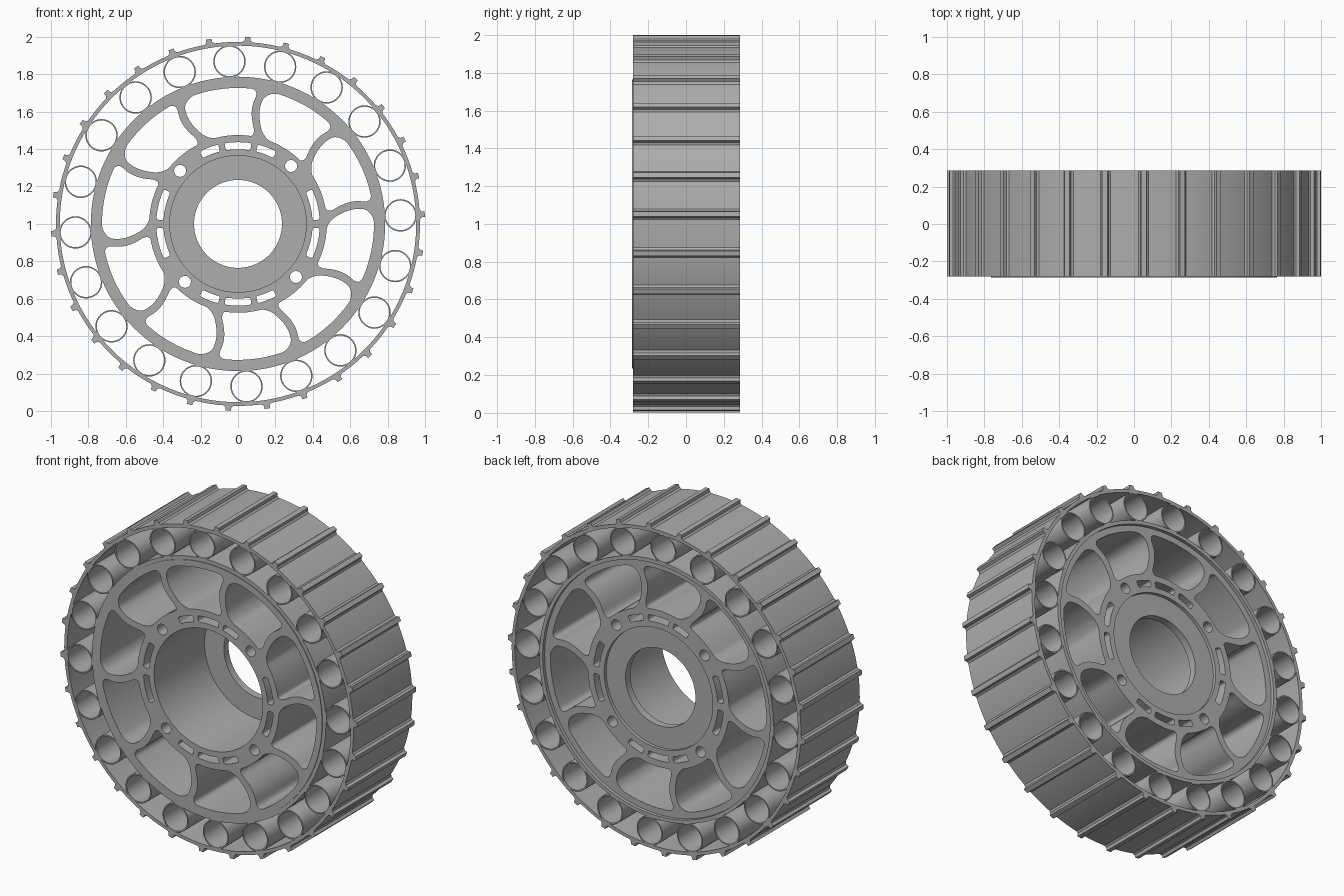
import bpy, bmesh
from math import sin, cos, radians, degrees, pi, tau

cube = bpy.data.objects.get("Cube")
if cube:
    bpy.data.objects.remove(cube)

grey = bpy.data.materials.new("plain_grey")
grey.use_nodes = True
tone = (0.42, 0.42, 0.42, 1)
grey.diffuse_color = tone
grey.node_tree.nodes["Principled BSDF"].inputs["Base Color"].default_value = tone


def polar(r, deg):
    return r * cos(radians(deg)), r * sin(radians(deg))


def circle(r, n=128, centre=(0, 0)):
    return [(centre[0] + r * cos(tau * i / n), centre[1] + r * sin(tau * i / n)) for i in range(n)]


def rounded_square(cu, cv, steps=8):
    """Unit square outline (-1..1) with rounded corners and subdivided sides."""
    corners = []
    for k, (sx, sy) in enumerate([(1, 1), (-1, 1), (-1, -1), (1, -1)]):
        arc = [(k + i / steps) * pi / 2 for i in range(steps + 1)]
        corners.append([(sx * (1 - cu) + cu * cos(a), sy * (1 - cv) + cv * sin(a)) for a in arc])
    pts = []
    for arc, after in zip(corners, corners[1:] + corners[:1]):
        pts += arc
        (ax, ay), (bx, by) = arc[-1], after[0]
        pts += [(ax + (bx - ax) * i / steps, ay + (by - ay) * i / steps) for i in range(1, steps)]
    return pts


def extrude_outlines(name, loops, front, back):
    """Fill closed loops (inner loops become holes) and extrude along y."""
    curve = bpy.data.curves.new(name + "_outline", "CURVE")
    curve.dimensions = "2D"
    curve.fill_mode = "BOTH"
    curve.extrude = (back - front) / 2
    for loop in loops:
        spline = curve.splines.new("POLY")
        spline.points.add(len(loop) - 1)
        for point, (x, y) in zip(spline.points, loop):
            point.co = (x, y, 0, 1)
        spline.use_cyclic_u = True
    outline = bpy.data.objects.new(name + "_outline", curve)
    bpy.context.collection.objects.link(outline)
    graph = bpy.context.evaluated_depsgraph_get()
    mesh = bpy.data.meshes.new_from_object(outline.evaluated_get(graph))
    bpy.data.objects.remove(outline)
    bpy.data.curves.remove(curve)

    bm = bmesh.new()
    bm.from_mesh(mesh)
    bmesh.ops.remove_doubles(bm, verts=bm.verts, dist=0.0002)
    bmesh.ops.recalc_face_normals(bm, faces=bm.faces)
    for v in bm.verts:
        x, y, z = v.co
        v.co = (x, (front + back) / 2 - z, y + 1)
    bm.to_mesh(mesh)
    bm.free()
    mesh.name = name
    mesh.materials.clear()
    mesh.materials.append(grey)
    mesh.shade_smooth()
    mesh.set_sharp_from_angle(angle=radians(30))
    obj = bpy.data.objects.new(name, mesh)
    bpy.context.collection.objects.link(obj)
    return obj


# Tread band with thirty cross bars in its outer profile
bar = [(-1.6, 0.973), (-0.95, 0.982), (-0.8, 1.0), (0.8, 1.0), (0.95, 0.982), (1.6, 0.973)]
bar += [(a, 0.973) for a in (3, 4.5, 6, 7.5, 9)]
tread = [polar(r, 3 + 12 * k + a) for k in range(30) for a, r in bar]
extrude_outlines("tread_band", [tread, circle(0.953)], -0.28, 0.285)

# Cushion tubes between tread and rim
tubes = []
for k in range(20):
    centre = polar(0.87, 3 + 18 * k)
    tubes += [circle(0.0865, 48, centre), circle(0.079, 48, centre)]
extrude_outlines("cushion_tubes", tubes, -0.28, 0.285)

# Rim band around the hub
extrude_outlines("rim_band", [circle(0.787), circle(0.765)], -0.28, 0.285)


# Hub disc with curved spokes, bolt holes, slots and open bore
R_IN, R_OUT, SPOKE_HALF = 0.475, 0.727, 0.021


def spoke_angle(r):
    t = (r - R_IN) / (R_OUT - R_IN)
    return 3.5 + 3 * t + 16 * t * (1 - t)


def pocket(k):
    pts = []
    for u, v in rounded_square(0.28, 0.4):
        r = (R_IN + R_OUT) / 2 + v * (R_OUT - R_IN) / 2
        half = 18 - degrees(SPOKE_HALF / r)
        pts.append(polar(r, 36 * k + 18 + spoke_angle(r) + u * half))
    return pts


def slot(mid, half):
    return [polar(0.418 + 0.019 * v, mid + half * u) for u, v in rounded_square(0.15, 0.5, 4)]


hub = [circle(0.765), circle(0.365)]
hub += [pocket(k) for k in range(10)]
hub += [circle(0.032, 32, polar(0.42, 47.5 + 90 * k)) for k in range(4)]
for side in (0, 180):
    hub += [slot(90 + side + d, h) for d, h in ((-21, 7), (0, 9.5), (21, 7))]
    hub += [slot(side + d, 11) for d in (-14, 14)]
extrude_outlines("hub_disc", hub, -0.285, 0.265)

# Thin plate closing the back of the bore, with a centre hole
extrude_outlines("bore_plate", [circle(0.366), circle(0.235)], 0.2, 0.245)
